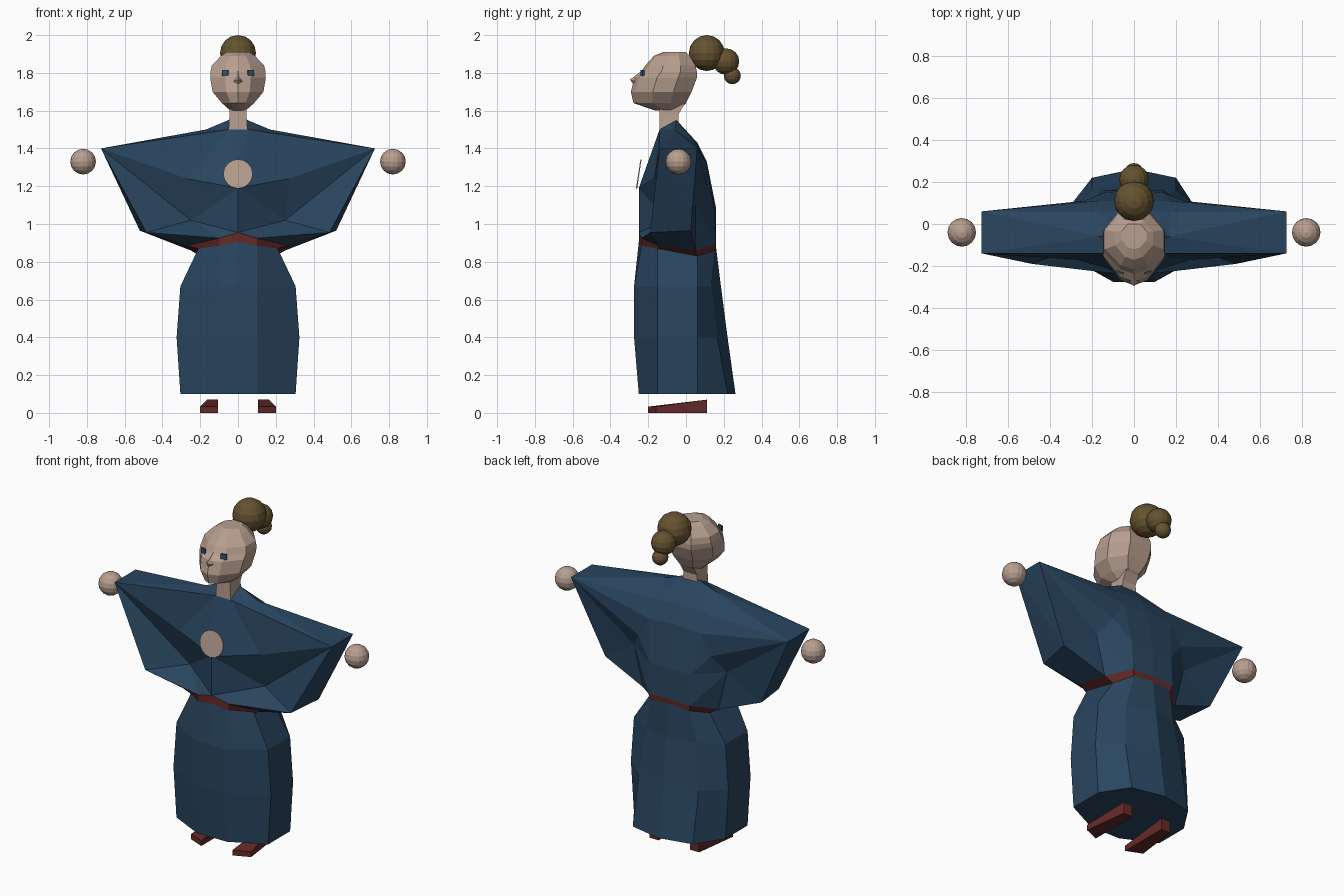
import bpy, bmesh
from mathutils import Matrix, Vector

if "Cube" in bpy.data.objects:
    bpy.data.objects.remove(bpy.data.objects["Cube"])


def material(name, rgb):
    m = bpy.data.materials.new(name)
    m.use_nodes = True
    m.diffuse_color = (*rgb, 1)
    m.node_tree.nodes["Principled BSDF"].inputs["Base Color"].default_value = (*rgb, 1)
    return m


BLUE = material("robe blue", (.022, .06, .114))
EYE = material("eye blue", (.032, .085, .15))
SKIN = material("skin", (.48, .35, .28))
HAIR = material("hair brown", (.13, .085, .03))
RED = material("dark red", (.13, .023, .021))


def finish(name, bm, mat, mirror=False):
    """Turn a bmesh into an object with outward flat faces."""
    if mirror:
        geom = bm.verts[:] + bm.edges[:] + bm.faces[:]
        copy = bmesh.ops.duplicate(bm, geom=geom)["geom"]
        for v in copy:
            if isinstance(v, bmesh.types.BMVert):
                v.co.x = -v.co.x
        bmesh.ops.remove_doubles(bm, verts=bm.verts, dist=.0005)
    bmesh.ops.recalc_face_normals(bm, faces=bm.faces)
    me = bpy.data.meshes.new(name)
    bm.to_mesh(me)
    bm.free()
    me.materials.append(mat)
    ob = bpy.data.objects.new(name, me)
    bpy.context.collection.objects.link(ob)
    return ob


def patch(name, points, faces, mat, mirror=True):
    """Mesh from named points; each face is a string of point names."""
    bm = bmesh.new()
    v = {k: bm.verts.new(p) for k, p in points.items()}
    for f in faces:
        bm.faces.new([v[k] for k in f.split()])
    return finish(name, bm, mat, mirror)


def loft(name, half_rings, mat):
    """Skin closed rings; each half ring runs from front centre to back centre."""
    bm = bmesh.new()
    rings = []
    for half in half_rings:
        full = half + [(-x, y, z) for x, y, z in reversed(half[1:-1])]
        rings.append([bm.verts.new(p) for p in full])
    n = len(rings[0])
    for a, b in zip(rings, rings[1:]):
        for i in range(n):
            j = (i + 1) % n
            bm.faces.new((a[i], a[j], b[j], b[i]))
    bm.faces.new(rings[0])
    bm.faces.new(rings[-1])
    return finish(name, bm, mat)


def ball(name, centre, r, mat):
    bm = bmesh.new()
    bmesh.ops.create_uvsphere(bm, u_segments=16, v_segments=8, radius=r,
                              matrix=Matrix.Translation(centre))
    return finish(name, bm, mat)


def box(name, centre, size, mat, turn=0):
    bm = bmesh.new()
    bmesh.ops.create_cube(bm, size=1, matrix=Matrix.Translation(centre)
                          @ Matrix.Rotation(turn, 4, 'Z') @ Matrix.Diagonal((*size, 1)))
    return finish(name, bm, mat)


# Skirt and belt
waist = [(0, -.25, .905), (.1, -.235, .885), (.21, -.15, .87),
         (.2, .06, .83), (.13, .155, .86), (0, .16, .87)]
sash = [(0, -.25, .955), (.1, -.235, .925), (.27, -.14, .885),
        (.25, .05, .86), (.14, .16, .895), (0, .16, .9)]


def skirt_ring(z, w, front, bw, back, tail):
    return [(0, front, z), (.1, front, z), (w, -.15, z), (w, .06, z), (bw, back, z), (0, tail, z)]


loft("skirt", [skirt_ring(.1, .305, -.25, .2, .22, .262),
               skirt_ring(.4, .325, -.275, .2, .165, .22),
               skirt_ring(.67, .305, -.275, .17, .135, .185), waist], BLUE)
loft("belt", [waist, sash], RED)

# Robe top with wide sleeves, one half mirrored
robe = {
    "neck_f": (0, -.14, 1.5), "neck_fs": (.05, -.14, 1.5),
    "neck_b": (0, -.05, 1.55), "neck_bs": (.05, -.05, 1.55),
    "shoulder": (.17, -.06, 1.5),
    "cuff_f": (.725, -.14, 1.4), "cuff_b": (.725, .06, 1.4),
    "tip_f": (.485, -.19, .955), "tip_b": (.52, .025, .965),
    "chest": (0, -.25, 1.19), "fold": (.27, -.17, 1.24), "hollow": (.25, -.1, 1.02),
    "hem": (0, -.25, .955), "hem_s": (.1, -.235, .925),
    "nape": (0, .06, 1.43), "nape_s": (.17, .06, 1.42),
    "back": (0, .11, 1.33), "back_s": (.17, .11, 1.32),
    "loin": (0, .16, 1.08), "loin_s": (.14, .15, 1.08),
    "tail": (0, .16, .9), "tail_s": (.14, .16, .895),
    "bulge": (.24, .11, 1.2), "crease": (.31, .05, 1.1),
    "under_f": (.27, -.14, .885), "under_b": (.25, .05, .86),
}
patch("robe_top", robe, [
    "neck_f neck_b neck_bs neck_fs", "neck_fs neck_bs shoulder",
    "neck_fs shoulder cuff_f", "neck_f neck_fs chest", "neck_fs fold chest",
    "neck_fs cuff_f fold", "chest fold hollow", "fold cuff_f hollow",
    "cuff_f tip_f hollow", "hollow tip_f hem_s", "hollow hem_s hem", "chest hollow hem",
    "cuff_f cuff_b tip_b", "cuff_f tip_b tip_f", "shoulder cuff_b cuff_f",
    "shoulder nape_s cuff_b", "neck_bs nape_s shoulder", "neck_b nape nape_s neck_bs",
    "nape back back_s nape_s", "back loin loin_s back_s", "loin tail tail_s loin_s",
    "nape_s back_s cuff_b", "back_s bulge cuff_b", "back_s loin_s bulge",
    "bulge crease cuff_b", "bulge loin_s crease", "crease tip_b cuff_b",
    "crease loin_s tail_s", "crease tail_s under_b", "crease under_b tip_b",
    "tip_f tip_b under_b under_f", "tip_f under_f hem_s"], BLUE)


# Head: crown down to chin
def head_ring(z, w, f, b):
    d = b - f
    return [(0, f, z), (.46 * w, f + .07 * d, z), (w, f + .36 * d, z),
            (w, f + .7 * d, z), (.5 * w, b, z), (0, b, z)]


loft("head", [head_ring(*r) for r in (
    (1.91, .06, -.12, 0), (1.89, .09, -.17, .02), (1.84, .138, -.215, .05),
    (1.805, .146, -.237, .058), (1.775, .147, -.272, .058), (1.7, .135, -.292, .03),
    (1.64, .085, -.278, 0), (1.6, .04, -.16, -.04))], SKIN)
loft("neck", [[(0, -.14, z), (w, -.14, z), (w, back, z), (0, back, z)]
              for z, w, back in ((1.5, .05, -.04), (1.58, .045, -.04), (1.65, .045, 0))], SKIN)
patch("nose", {"bridge": (0, -.235, 1.81), "tip": (0, -.296, 1.765),
               "side": (.025, -.268, 1.755), "base": (0, -.28, 1.74)},
      ["bridge side tip", "tip side base"], SKIN)

# Paired parts: eyes, hands and shoes
for side, s in (("left", 1), ("right", -1)):
    box(side + "_eye", (s * .067, -.231, 1.8), (.034, .009, .032), EYE, s * .35)
    ball(side + "_hand", (s * .82, -.04, 1.33), .068, SKIN)
    shoe = {}
    for corner, x, y, h in (("toein", .105, -.2, .033), ("toeout", .2, -.16, .033),
                            ("heelin", .105, .11, .07), ("heelout", .165, .11, .07)):
        shoe[corner] = (s * x, y, 0)
        shoe[corner + "_top"] = (s * x, y, h)
    patch(side + "_shoe", shoe, [
        "toein toeout heelout heelin", "toein_top toeout_top heelout_top heelin_top",
        "toein toeout toeout_top toein_top", "heelin heelout heelout_top heelin_top",
        "toein heelin heelin_top toein_top", "toeout heelout heelout_top toeout_top"],
        RED, False)

# Skin disc in front of the chest
bm = bmesh.new()
tilt = Vector((0, -1, .15)).to_track_quat('Z', 'Y').to_matrix().to_4x4()
bmesh.ops.create_cone(bm, cap_ends=True, segments=16, radius1=.078, radius2=.078, depth=.006,
                      matrix=Matrix.Translation((0, -.25, 1.265)) @ tilt)
finish("chest_disc", bm, SKIN)

# Hair bun and tail
for name, y, z, r in (("hair_bun", .11, 1.905, .095), ("hair_tail", .212, 1.86, .07),
                      ("hair_tail_tip", .245, 1.785, .045)):
    ball(name, (0, y, z), r, HAIR)
